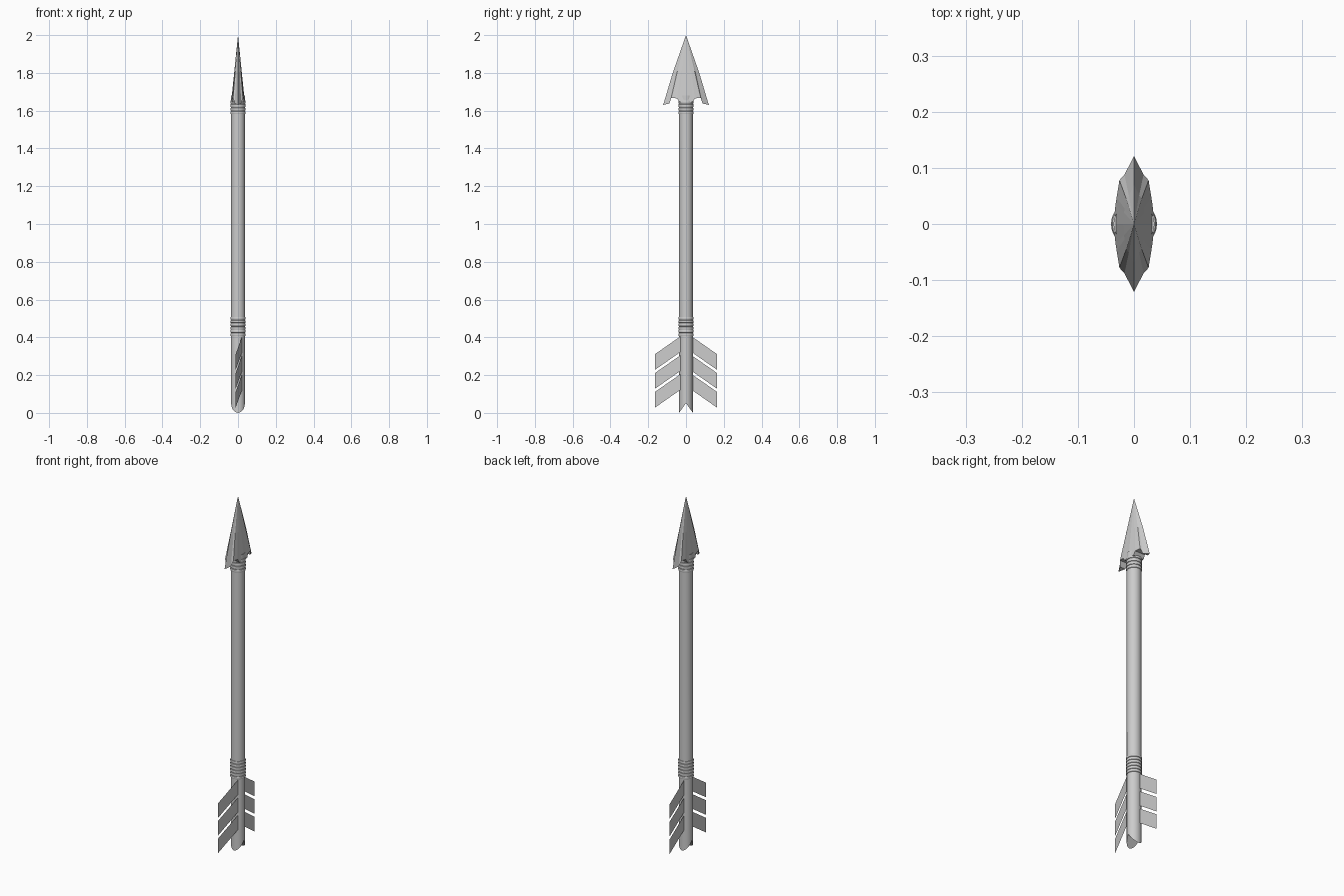
import bpy, bmesh, math

if "Cube" in bpy.data.objects:
    bpy.data.objects.remove(bpy.data.objects["Cube"])

R = 0.0365


def make(name, bm, smooth=False):
    bmesh.ops.recalc_face_normals(bm, faces=bm.faces)
    me = bpy.data.meshes.new(name)
    bm.to_mesh(me)
    bm.free()
    ob = bpy.data.objects.new(name, me)
    bpy.context.collection.objects.link(ob)
    if smooth:
        bpy.ops.object.select_all(action='DESELECT')
        ob.select_set(True)
        bpy.context.view_layer.objects.active = ob
        bpy.ops.object.shade_smooth_by_angle(angle=math.radians(40))
    return ob


# Shaft with a V-shaped nock cut into its lower end
bm = bmesh.new()
N = 24
low, high = [], []
for i in range(N):
    a = 2 * math.pi * i / N
    x, y = R * math.cos(a), R * math.sin(a)
    low.append(bm.verts.new((x, y, 0.052 - 1.42 * abs(y))))
    high.append(bm.verts.new((x, y, 1.68)))
for i in range(N):
    j = (i + 1) % N
    bm.faces.new((low[i], low[j], high[j], high[i]))
bm.faces.new(high)
bm.faces.new(low[:N // 2 + 1])
bm.faces.new(low[N // 2:] + [low[0]])
for v in low:
    v.co.z = max(v.co.z, 0)
make("shaft", bm, True)


# Cord bindings made of stacked rings
def binding(name, z0, z1, count):
    step = (z1 - z0) / count
    bm = bmesh.new()
    seg, sides = 24, 8
    for k in range(count):
        zc = z0 + step * (k + 0.5)
        rows = []
        for i in range(seg):
            a = 2 * math.pi * i / seg
            row = []
            for s in range(sides):
                t = 2 * math.pi * s / sides
                r = R - 0.003 + 0.0075 * math.cos(t)
                row.append(bm.verts.new((r * math.cos(a), r * math.sin(a),
                                         zc + step * 0.52 * math.sin(t))))
            rows.append(row)
        for i in range(seg):
            p, q = rows[i], rows[(i + 1) % seg]
            for s in range(sides):
                u = (s + 1) % sides
                bm.faces.new((p[s], q[s], q[u], p[u]))
    make(name, bm, True)


binding("tail_binding", 0.405, 0.51, 6)
binding("head_binding", 1.58, 1.655, 4)

# Feathers: three flat slanted vanes on each side
for side, xin, xout in ((-1, 0.022, -0.012), (1, -0.012, -0.01)):
    for k in range(3):
        top = 0.312 - 0.1 * k
        bm = bmesh.new()
        pts = [(xin, 0.028, top + 0.094), (xout, 0.163, top),
               (xout, 0.163, top - 0.083), (xin, 0.028, top + 0.011)]
        bm.faces.new([bm.verts.new((x, side * y, z)) for x, y, z in pts])
        make("feather", bm)

# Arrowhead: ridged blade with swept barbs and an arched underside
quarter = [(0.036, 0, 1.645), (0.033, 0.035, 1.645), (0.031, 0.047, 1.665),
           (0.026, 0.078, 1.668), (0.017, 0.088, 1.638), (0, 0.121, 1.63)]
ring = quarter + [(-x, y, z) for x, y, z in quarter[-2::-1]]
ring += [(x, -y, z) for x, y, z in ring[-2:0:-1]]
bm = bmesh.new()
base = [bm.verts.new(p) for p in ring]
mid = [bm.verts.new((x * 0.54, y * 0.58, 1.81 - (0.01 if abs(y) > 0.1 else 0)))
       for x, y, z in ring]
tip = bm.verts.new((0, 0, 2))
core = bm.verts.new((0, 0, 1.665))
n = len(ring)
for i in range(n):
    j = (i + 1) % n
    bm.faces.new((base[i], base[j], mid[j], mid[i]))
    bm.faces.new((mid[i], mid[j], tip))
# underside strips joining the two faces of the blade
h = len(quarter) - 1
for s in (0, 2 * h):
    f = [base[(s + k) % n] for k in range(2 * h + 1)]
    for k in range(h):
        a, b, c, d = f[k], f[k + 1], f[2 * h - k - 1], f[2 * h - k]
        bm.faces.new((a, b, d) if b is c else (a, b, c, d))
bm.verts.remove(core)
make("arrowhead", bm)
